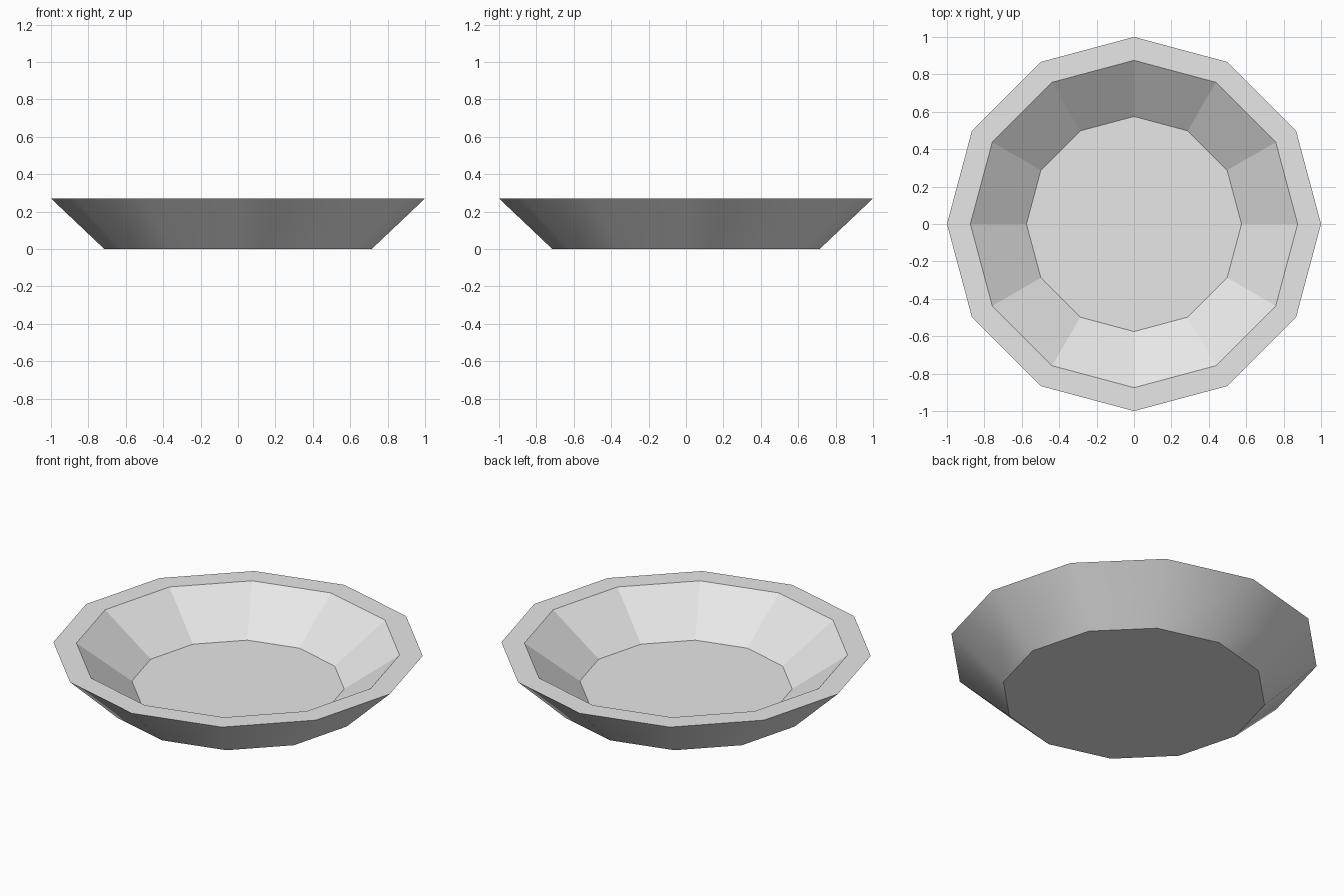
import bpy
import bmesh
from math import cos, sin, pi

cube = bpy.data.objects.get("Cube")
if cube:
    bpy.data.objects.remove(cube, do_unlink=True)

SIDES = 12

# Light grey material
grey = bpy.data.materials.new("light_grey")
grey.use_nodes = True
colour = (0.8, 0.8, 0.8, 1.0)
grey.diffuse_color = colour
grey.node_tree.nodes["Principled BSDF"].inputs["Base Color"].default_value = colour

# Profile rings (radius, height): base, outer rim, inner rim, inside floor
profile = [(0.715, 0.0), (1.0, 0.27), (0.875, 0.27), (0.575, 0.056)]

bm = bmesh.new()
rings = [[bm.verts.new((r * cos(2 * pi * i / SIDES), r * sin(2 * pi * i / SIDES), z))
          for i in range(SIDES)] for r, z in profile]

# Walls and rim; only the outer wall is smooth
for level, (low, high) in enumerate(zip(rings, rings[1:])):
    for i in range(SIDES):
        j = (i + 1) % SIDES
        face = bm.faces.new((low[i], low[j], high[j], high[i]))
        face.smooth = level == 0

# Underside and inside floor
bm.faces.new(rings[0][::-1])
bm.faces.new(rings[-1])

# Sharp edges around every ring
for ring in rings:
    for i in range(SIDES):
        bm.edges.get((ring[i], ring[(i + 1) % SIDES])).smooth = False

mesh = bpy.data.meshes.new("dish")
bm.to_mesh(mesh)
bm.free()
mesh.materials.append(grey)
dish = bpy.data.objects.new("dish", mesh)
bpy.context.collection.objects.link(dish)
